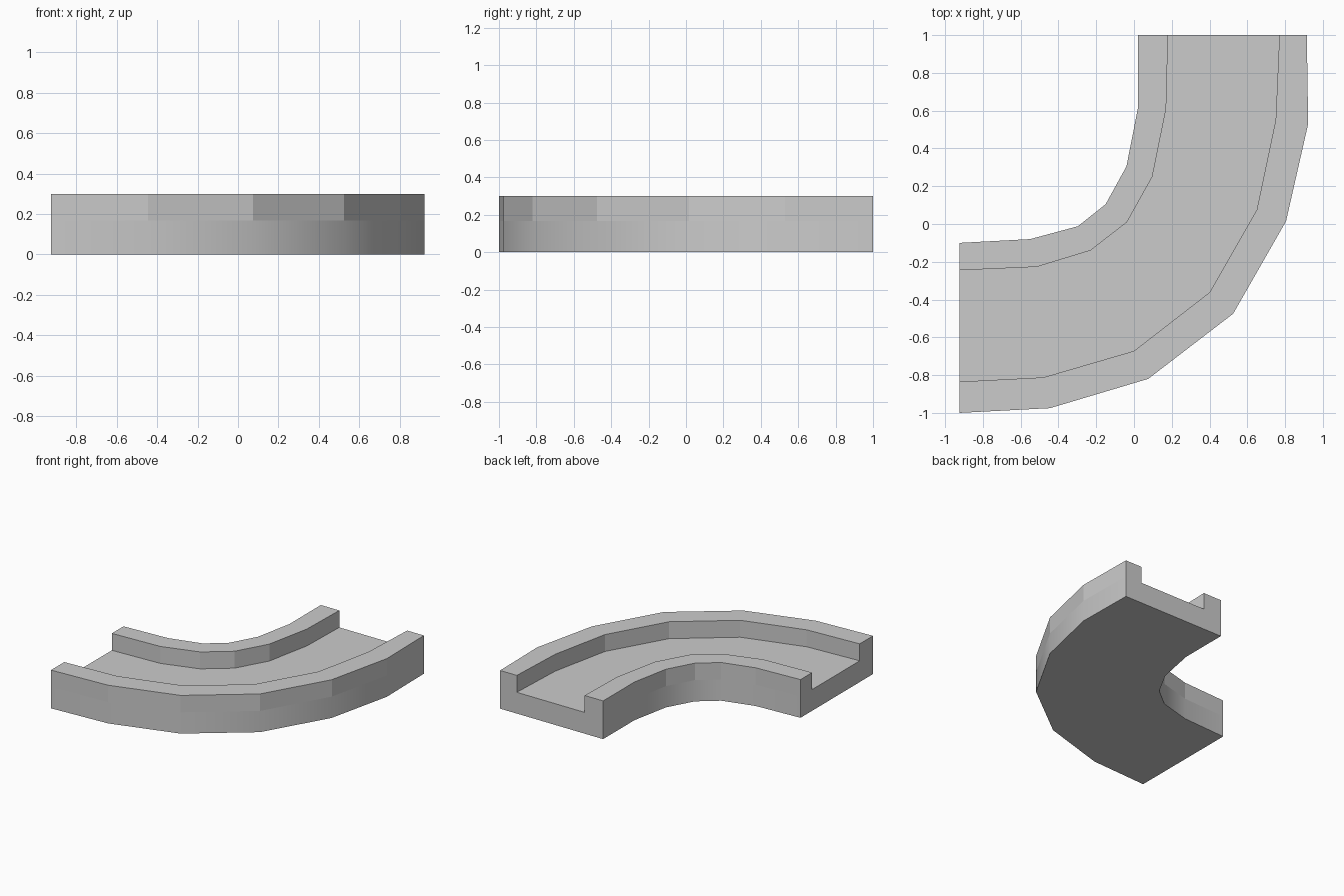
import bpy
import bmesh

if "Cube" in bpy.data.objects:
    bpy.data.objects.remove(bpy.data.objects["Cube"])

FLOOR_Z, TOP_Z = 0.167, 0.30

# Plan outlines of the bend, from the left end round to the back end
outer_edge = [(-.925, -1), (-.445, -.975), (.075, -.82), (.525, -.475), (.805, .015), (.922, .53), (.915, 1)]
outer_rail = [(-.925, -.835), (-.48, -.812), (0, -.672), (.4, -.362), (.65, .075), (.75, .55), (.77, 1)]
inner_rail = [(-.925, -.245), (-.515, -.227), (-.23, -.14), (-.037, .01), (.097, .25), (.17, .61), (.18, 1)]
inner_edge = [(-.925, -.1), (-.55, -.08), (-.297, -.012), (-.15, .105), (-.04, .305), (.02, .61), (.02, 1)]

# Channel cross-section: each corner follows one outline at one height
section = [
    (outer_edge, 0), (outer_edge, FLOOR_Z), (outer_edge, TOP_Z),
    (outer_rail, TOP_Z), (outer_rail, FLOOR_Z),
    (inner_rail, FLOOR_Z), (inner_rail, TOP_Z),
    (inner_edge, TOP_Z), (inner_edge, FLOOR_Z), (inner_edge, 0),
]
SMOOTH_STRIPS = {0, 8}   # lower outside walls are smooth shaded

bm = bmesh.new()
rings = [[bm.verts.new((*line[i], z)) for line, z in section]
         for i in range(len(outer_edge))]

# Sweep the section along the bend
n = len(section)
for a, b in zip(rings, rings[1:]):
    for k in range(n):
        m = (k + 1) % n
        face = bm.faces.new((a[k], b[k], b[m], a[m]))
        face.smooth = k in SMOOTH_STRIPS

# Close both ends
bm.faces.new(rings[0])
bm.faces.new(rings[-1][::-1])
bmesh.ops.recalc_face_normals(bm, faces=bm.faces)

# Keep every edge sharp except the upright ones within the smooth strips
for e in bm.edges:
    e.smooth = all(f.smooth for f in e.link_faces)

mesh = bpy.data.meshes.new("curved_channel")
bm.to_mesh(mesh)
bm.free()
bpy.context.collection.objects.link(bpy.data.objects.new("curved_channel", mesh))
